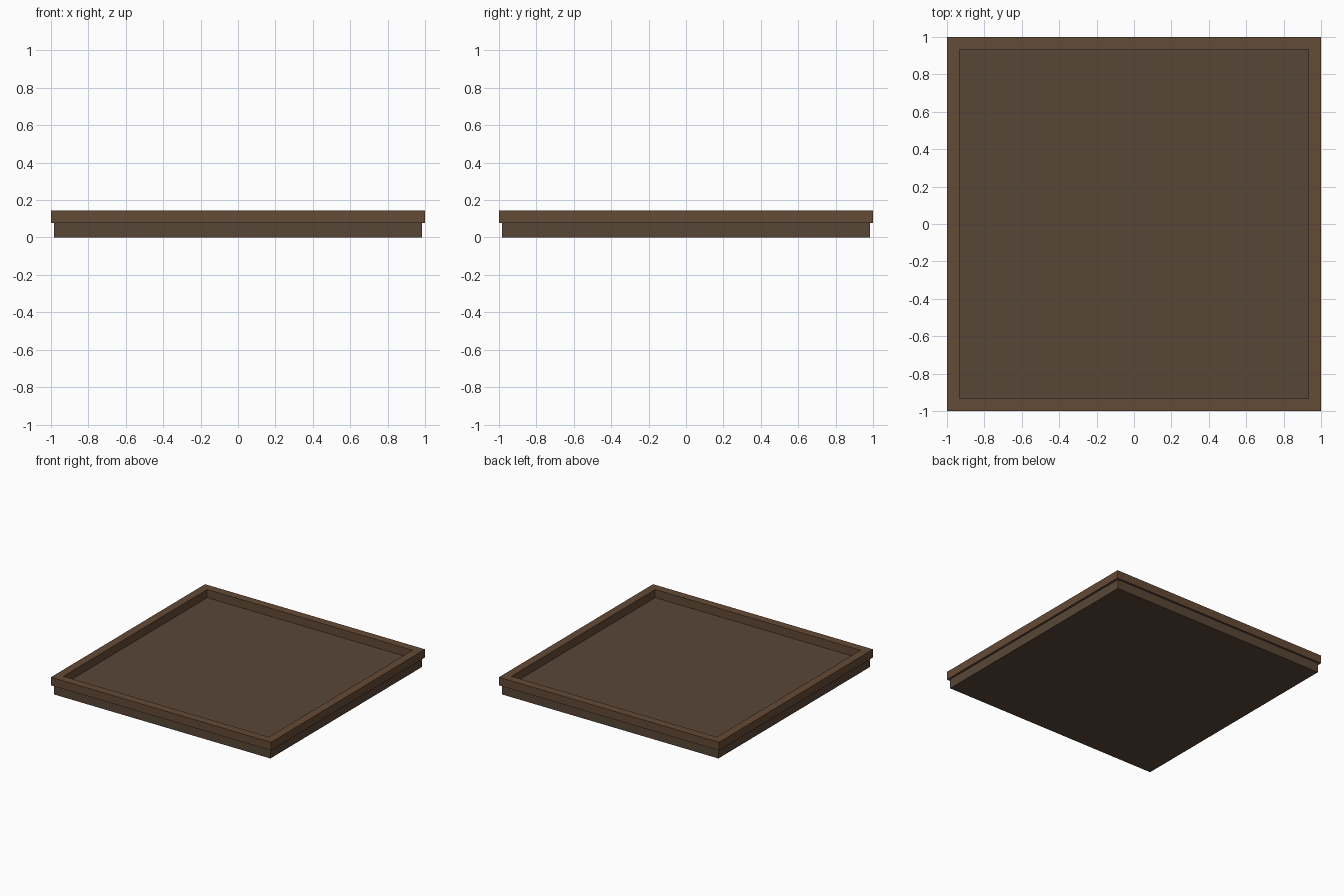
import bpy, bmesh

if "Cube" in bpy.data.objects:
    bpy.data.objects.remove(bpy.data.objects["Cube"])

BASE_HALF, RIM_HALF, RIM_INNER = 0.983, 1.0, 0.933
STEP_Z, TOP_Z = 0.077, 0.144


def material(name, color):
    mat = bpy.data.materials.new(name)
    mat.diffuse_color = (*color, 1.0)
    mat.use_nodes = True
    mat.node_tree.nodes["Principled BSDF"].inputs["Base Color"].default_value = mat.diffuse_color
    return mat


def finish(name, bm, mat):
    bmesh.ops.recalc_face_normals(bm, faces=bm.faces)
    mesh = bpy.data.meshes.new(name)
    bm.to_mesh(mesh)
    bm.free()
    mesh.materials.append(mat)
    obj = bpy.data.objects.new(name, mesh)
    bpy.context.collection.objects.link(obj)
    return obj


def square(bm, half, z):
    return [bm.verts.new((x * half, y * half, z))
            for x, y in ((-1, -1), (1, -1), (1, 1), (-1, 1))]


def bridge(bm, a, b):
    for i in range(4):
        j = (i + 1) % 4
        bm.faces.new((a[i], a[j], b[j], b[i]))


# Solid slab: its top is the floor of the tray
bm = bmesh.new()
low, high = square(bm, BASE_HALF, 0), square(bm, BASE_HALF, STEP_Z)
bridge(bm, low, high)
bm.faces.new(low)
bm.faces.new(high)
finish("base_slab", bm, material("dark_wood", (0.098, 0.062, 0.038)))

# Raised square frame, slightly overhanging the slab
bm = bmesh.new()
rings = [square(bm, half, z) for half, z in (
    (RIM_HALF, STEP_Z), (RIM_HALF, TOP_Z), (RIM_INNER, TOP_Z), (RIM_INNER, STEP_Z))]
for i in range(4):
    bridge(bm, rings[i], rings[(i + 1) % 4])
finish("raised_rim", bm, material("warm_wood", (0.127, 0.069, 0.036)))
